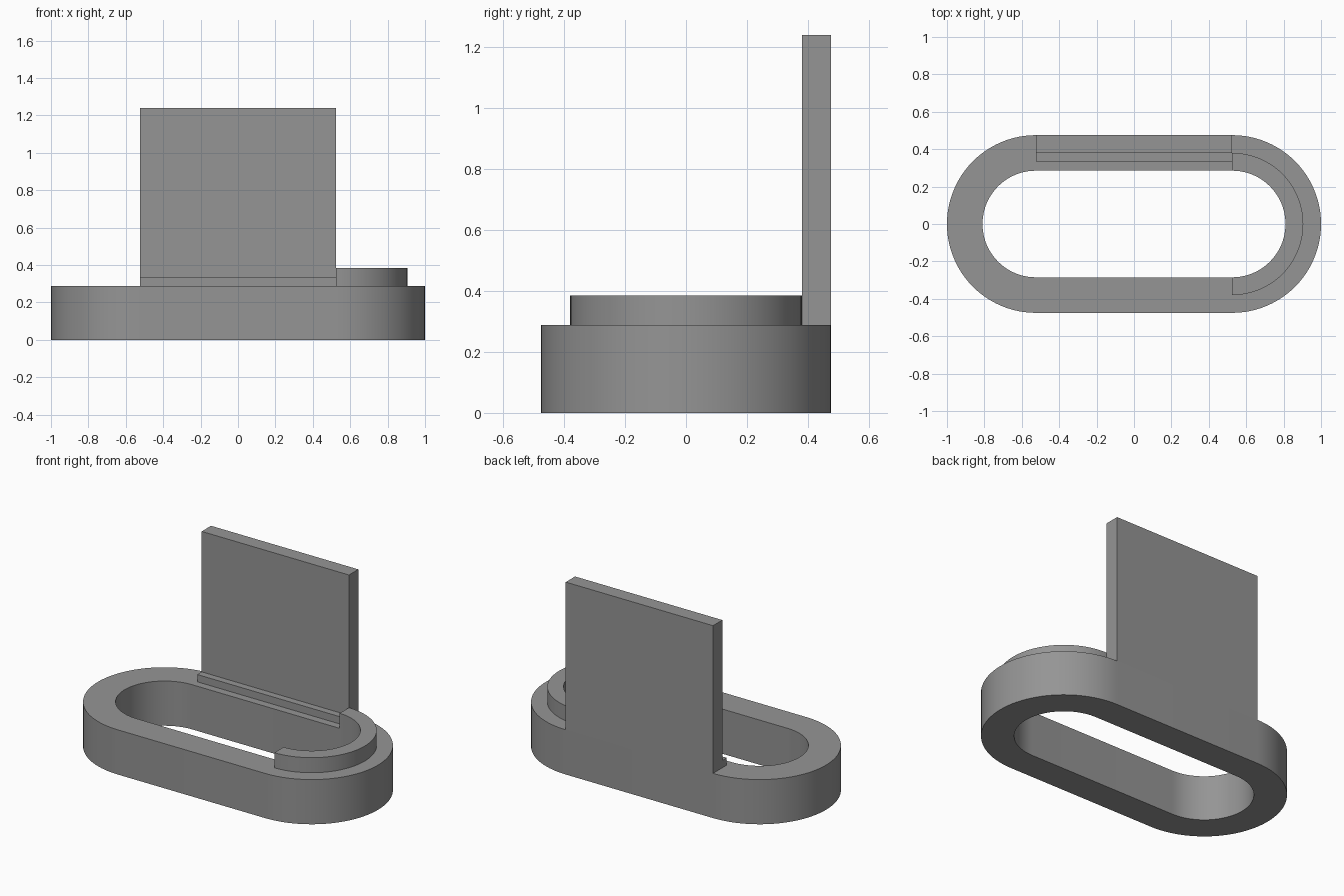
import bpy, bmesh, math

if "Cube" in bpy.data.objects:
    bpy.data.objects.remove(bpy.data.objects["Cube"])

grey = bpy.data.materials.new("grey")
grey.diffuse_color = (0.3, 0.3, 0.3, 1)
grey.use_nodes = True
grey.node_tree.nodes["Principled BSDF"].inputs["Base Color"].default_value = grey.diffuse_color

CX, R_OUT, R_IN, R_LIP = 0.525, 0.475, 0.285, 0.38
BASE_H, SEG = 0.288, 48


def arc(cx, r, start, end):
    return [(cx + r * math.cos(a), r * math.sin(a))
            for a in (start + (end - start) * i / SEG for i in range(SEG + 1))]


def ring(name, outer, inner, z0, z1, closed):
    """Extruded band between two matching outlines."""
    bm = bmesh.new()
    rows = [[bm.verts.new((x, y, z)) for x, y in line]
            for line, z in ((outer, z0), (outer, z1), (inner, z1), (inner, z0))]
    n = len(outer)
    for k in range(4):
        a, b = rows[k], rows[(k + 1) % 4]
        for i in range(n if closed else n - 1):
            j = (i + 1) % n
            bm.faces.new((a[i], a[j], b[j], b[i]))
    if not closed:
        for i in (0, n - 1):
            bm.faces.new([row[i] for row in rows])
    return finish(name, bm)


def block(name, x, y0, y1, z0, z1):
    bm = bmesh.new()
    bmesh.ops.create_cube(bm, size=1)
    for v in bm.verts:
        v.co = (v.co.x * 2 * x, y0 + (v.co.y + 0.5) * (y1 - y0), z0 + (v.co.z + 0.5) * (z1 - z0))
    return finish(name, bm)


def finish(name, bm):
    bmesh.ops.recalc_face_normals(bm, faces=bm.faces)
    mesh = bpy.data.meshes.new(name)
    bm.to_mesh(mesh)
    bm.free()
    mesh.materials.append(grey)
    ob = bpy.data.objects.new(name, mesh)
    bpy.context.collection.objects.link(ob)
    bpy.context.view_layer.objects.active = ob
    ob.select_set(True)
    bpy.ops.object.shade_smooth_by_angle(angle=math.radians(30))
    ob.select_set(False)
    return ob


def stadium(r):
    q = math.pi / 2
    return arc(CX, r, -q, q) + arc(-CX, r, q, 3 * q)


# Oval base ring with a through opening
ring("base_ring", stadium(R_OUT), stadium(R_IN), 0, BASE_H, True)
# Raised half-round lip on the right end
half = (-math.pi / 2, math.pi / 2)
ring("end_lip", arc(CX, R_LIP, *half), arc(CX, R_IN, *half), BASE_H, 0.385, False)
# Upright back panel and the small step along its foot
block("back_panel", CX, R_LIP, R_OUT, BASE_H, 1.24)
block("foot_step", CX, 0.335, R_LIP, BASE_H, 0.335)
